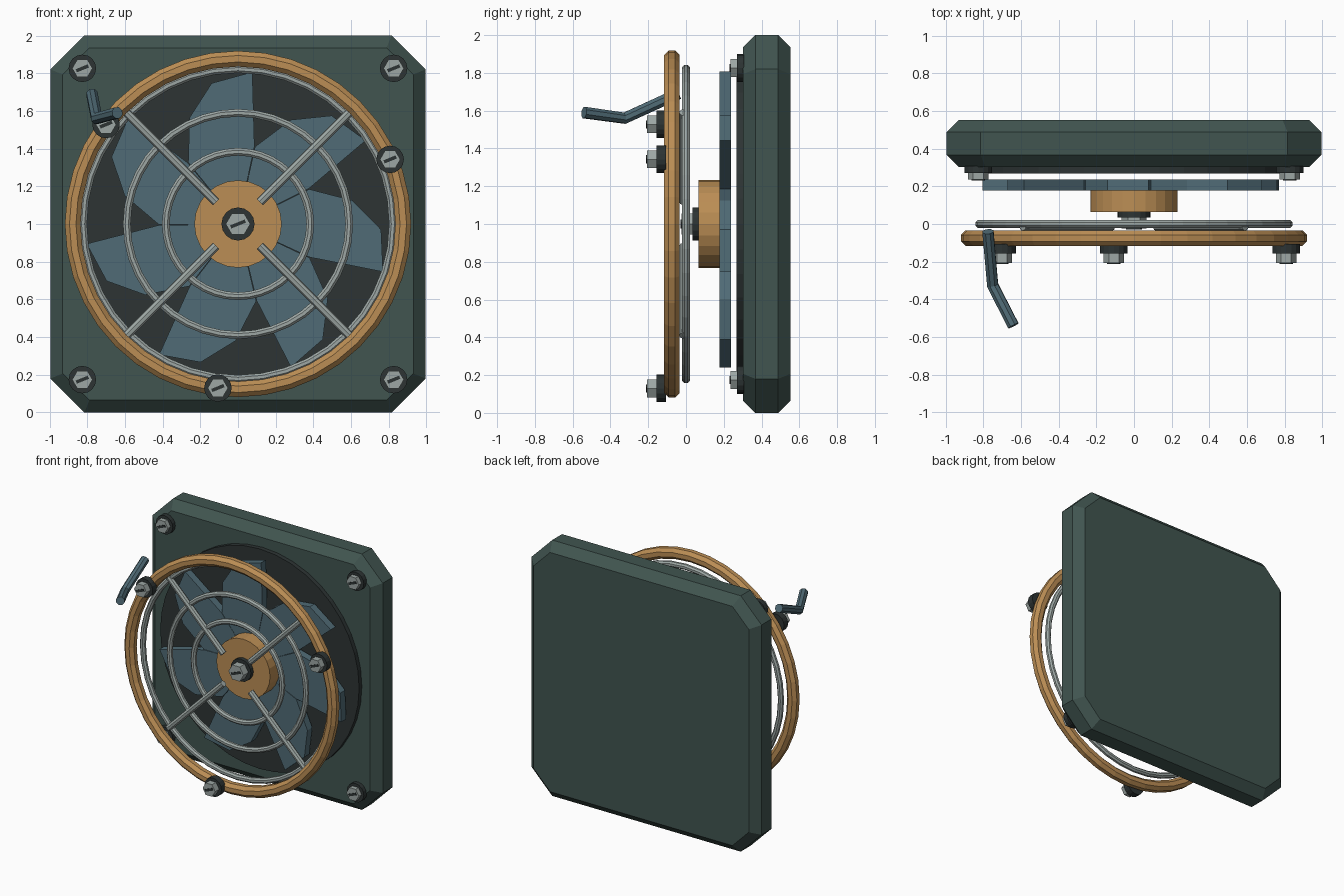
import bpy, bmesh
from math import sin, cos, pi, radians, sqrt
from mathutils import Vector, Matrix

cube = bpy.data.objects.get("Cube")
if cube:
    bpy.data.objects.remove(cube, do_unlink=True)


def material(name, rgb):
    m = bpy.data.materials.new(name)
    m.use_nodes = True
    m.diffuse_color = (*rgb, 1)
    m.node_tree.nodes["Principled BSDF"].inputs["Base Color"].default_value = (*rgb, 1)
    return m


GREEN = material("dark_green", (0.052, 0.09, 0.08))
BRASS = material("brass", (0.5, 0.27, 0.09))
BLUE = material("slate_blue", (0.08, 0.147, 0.18))
STEEL = material("steel", (0.34, 0.39, 0.375))
BLACK = material("charcoal", (0.026, 0.034, 0.034))


def finish(name, bm, mat):
    bmesh.ops.recalc_face_normals(bm, faces=bm.faces)
    mesh = bpy.data.meshes.new(name)
    bm.to_mesh(mesh)
    bm.free()
    mesh.materials.append(mat)
    obj = bpy.data.objects.new(name, mesh)
    bpy.context.collection.objects.link(obj)
    return obj


def loft(name, loops, mat, closed=False):
    """Join equal-sized point loops; cap the ends unless the loft is closed."""
    bm = bmesh.new()
    rings = [[bm.verts.new(p) for p in loop] for loop in loops]
    n = len(rings[0])
    pairs = list(zip(rings, rings[1:]))
    if closed:
        pairs.append((rings[-1], rings[0]))
    else:
        bm.faces.new(rings[0])
        bm.faces.new(rings[-1])
    for a, b in pairs:
        for i in range(n):
            j = (i + 1) % n
            bm.faces.new((a[i], a[j], b[j], b[i]))
    return finish(name, bm, mat)


def polar(r, angle, y, x0=0, z0=1):
    return Vector((x0 + r * cos(angle), y, z0 + r * sin(angle)))


def disc(name, r, y0, y1, sides, mat, x=0, z=1):
    loops = [[polar(r, 2 * pi * i / sides, y, x, z) for i in range(sides)] for y in (y0, y1)]
    return loft(name, loops, mat)


def hoop(name, major, minor, y, mat, segments=40, sides=8):
    loops = []
    for i in range(segments):
        a = 2 * pi * i / segments
        loops.append([polar(major + minor * cos(t), a, y + minor * sin(t))
                      for t in [2 * pi * (k + 0.5) / sides for k in range(sides)]])
    return loft(name, loops, mat, closed=True)


def rod(name, points, r, mat, sides=8):
    """Sweep a round section along a path, mitred at the bends."""
    pts = [Vector(p) for p in points]
    loops = []
    for i, p in enumerate(pts):
        d = (pts[min(i + 1, len(pts) - 1)] - pts[max(i - 1, 0)]).normalized()
        u = d.cross(Vector((0.3, 0.1, 1))).normalized()
        v = d.cross(u)
        loops.append([p + r * (u * cos(t) + v * sin(t))
                      for t in [2 * pi * k / sides for k in range(sides)]])
    return loft(name, loops, mat)


def bolt(name, x, z, y, washer=0.073, depth=0.045, head=0.05):
    """Washer, hexagonal head and a thin tilted slot, stacked towards the front."""
    disc(name + "_washer", washer, y + 0.005, y - depth, 16, BLACK, x, z)
    front = y - depth - head
    disc(name + "_head", washer * 0.74, y - depth, front, 6, STEEL, x, z)
    bm = bmesh.new()
    bmesh.ops.create_cube(bm, size=1, matrix=Matrix.Translation((x, front - 0.001, z))
                          @ Matrix.Rotation(radians(-22), 4, 'Y')
                          @ Matrix.Diagonal((washer * 0.95, 0.008, 0.018, 1)))
    finish(name + "_slot", bm, BLACK)


# Housing: a square slab with cut corners and chamfered rims
def octagon(inset, y):
    w, h = 0.995 - inset, 1 - inset
    c = 0.18 - inset * (2 - sqrt(2))
    return [(sx * a, y, 1 + sz * b)
            for sx, sz in ((1, 1), (-1, 1), (-1, -1), (1, -1))
            for a, b in ([(w, h - c), (w - c, h)] if sx == sz else [(w - c, h), (w, h - c)])]


loft("housing", [octagon(0.065, 0.302), octagon(0, 0.367),
                 octagon(0, 0.488), octagon(0.065, 0.553)], GREEN)
disc("back_disc", 0.86, 0.268, 0.31, 40, BLACK)
for sx in (-1, 1):
    for sz in (-1, 1):
        bolt("housing_bolt", sx * 0.826, 1 + sz * 0.826, 0.302, depth=0.032, head=0.035)

# Fan: seven swept blades sharing one repeated outline, plus the hub
OUTLINE = [(0.2, 78), (0.42, 78), (0.81, 84.6), (0.76, 100.6), (0.62, 114.5), (0.42, 129), (0.2, 129)]
for k in range(7):
    turn = 360 * k / 7
    loft("fan_blade", [[polar(r, radians(a + turn), y) for r, a in OUTLINE]
                       for y in (0.177, 0.237)], BLUE)
disc("fan_hub", 0.232, 0.065, 0.235, 24, BRASS)
bolt("hub_bolt", 0, 1, 0.065, washer=0.088, depth=0.03, head=0.06)

# Wire guard: three hoops and four diagonal spokes
for radius in (0.822, 0.59, 0.383):
    hoop("guard_hoop", radius, 0.022, 0, STEEL)
for k in range(4):
    a = radians(45 + 90 * k)
    rod("guard_spoke", [polar(0.165, a, -0.012), polar(0.835, a, -0.012)], 0.024, STEEL)

# Front ring with three bolts
hoop("front_ring", 0.877, 0.045, -0.075, BRASS)
for k in range(3):
    p = polar(0.877, radians(23 + 120 * k), 0)
    bolt("ring_bolt", p.x, p.z, -0.112)

# Bent handle
rod("handle", [(-0.775, -0.04, 1.69), (-0.75, -0.325, 1.56), (-0.64, -0.54, 1.59)], 0.032, BLUE)
